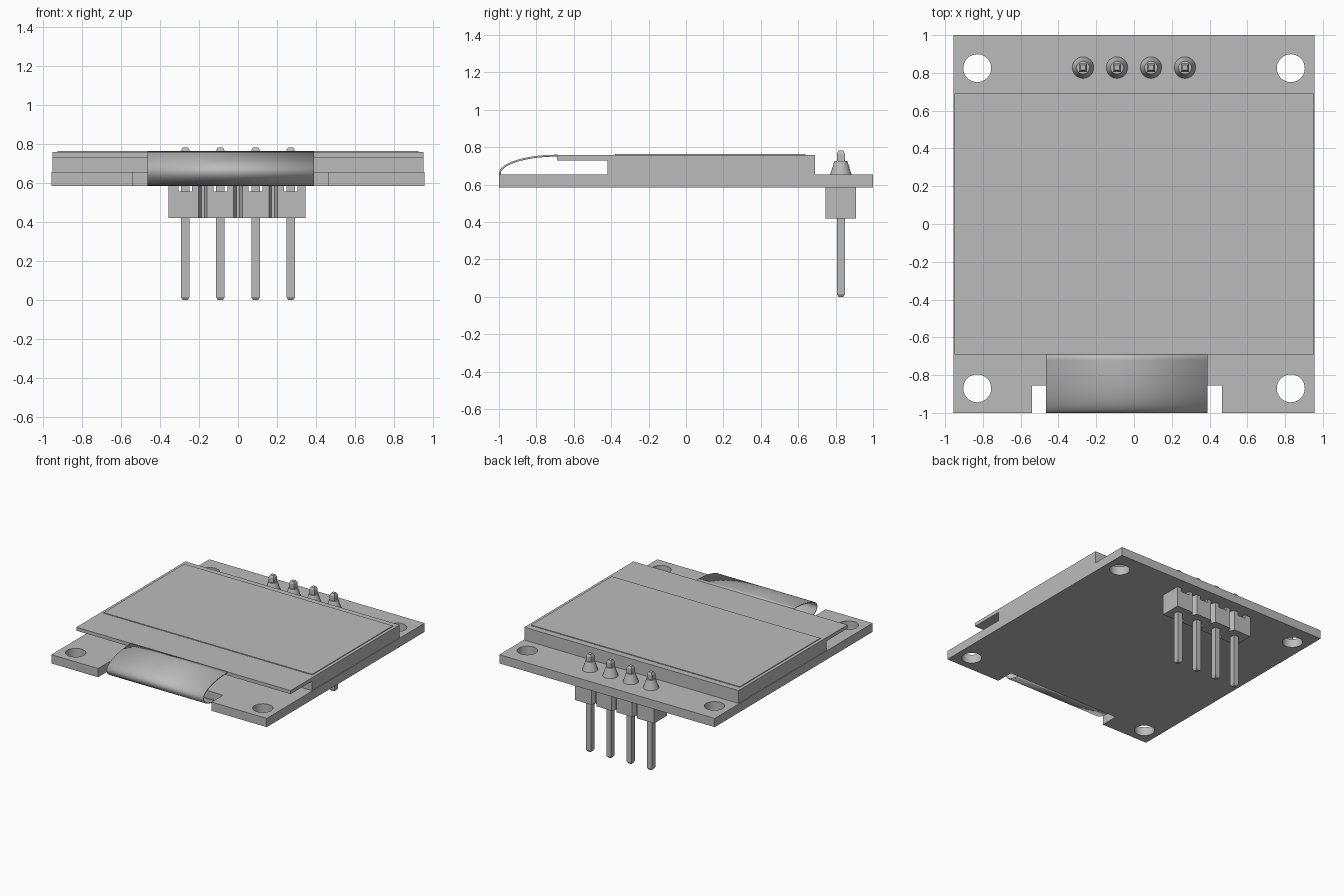
import bpy, bmesh, math
from mathutils import Matrix

cube = bpy.data.objects.get("Cube")
if cube:
    bpy.data.objects.remove(cube, do_unlink=True)

grey = bpy.data.materials.new("plain_grey")
grey.use_nodes = True
GREY = (0.5, 0.5, 0.5, 1)
grey.diffuse_color = GREY
grey.node_tree.nodes["Principled BSDF"].inputs["Base Color"].default_value = GREY


def finish(name, bm):
    bmesh.ops.recalc_face_normals(bm, faces=bm.faces)
    mesh = bpy.data.meshes.new(name)
    bm.to_mesh(mesh)
    bm.free()
    mesh.materials.append(grey)
    obj = bpy.data.objects.new(name, mesh)
    bpy.context.collection.objects.link(obj)
    return obj


def smooth(obj):
    bpy.ops.object.select_all(action='DESELECT')
    obj.select_set(True)
    bpy.context.view_layer.objects.active = obj
    bpy.ops.object.shade_smooth_by_angle(angle=math.radians(35))


def add_prism(bm, outline, z0, z1):
    face = bm.faces.new([bm.verts.new((x, y, z0)) for x, y in outline])
    top = bmesh.ops.extrude_face_region(bm, geom=[face], use_keep_orig=True)["geom"]
    bmesh.ops.translate(bm, vec=(0, 0, z1 - z0),
                        verts=[v for v in top if isinstance(v, bmesh.types.BMVert)])


def prism(name, outline, z0, z1):
    bm = bmesh.new()
    add_prism(bm, outline, z0, z1)
    return finish(name, bm)


def rect(x0, x1, y0, y1):
    return [(x0, y0), (x1, y0), (x1, y1), (x0, y1)]


def add_cone(bm, x, y, z0, z1, r0, r1, sides=32, turn=0):
    m = Matrix.Translation((x, y, (z0 + z1) / 2)) @ Matrix.Rotation(turn, 4, 'Z')
    bmesh.ops.create_cone(bm, cap_ends=True, segments=sides, radius1=r0,
                          radius2=r1, depth=z1 - z0, matrix=m)


BOTTOM, TOP = 0.585, 0.655
NOTCH_Y = -0.855

# Circuit board with a front notch and four mounting holes
board = prism("circuit_board",
              [(-0.955, -1), (-0.54, -1), (-0.54, NOTCH_Y), (0.465, NOTCH_Y),
               (0.465, -1), (0.955, -1), (0.955, 1), (-0.955, 1)], BOTTOM, TOP)
bm = bmesh.new()
for x in (-0.83, 0.83):
    for y in (-0.87, 0.825):
        add_cone(bm, x, y, 0.5, 0.75, 0.074, 0.074, 48)
holes = finish("hole_cutter", bm)
holes.hide_render = True
cut = board.modifiers.new("holes", 'BOOLEAN')
cut.operation = 'DIFFERENCE'
cut.solver = 'EXACT'
cut.object = holes
bpy.context.view_layer.objects.active = board
bpy.ops.object.modifier_apply(modifier="holes")
bpy.data.objects.remove(holes, do_unlink=True)
smooth(board)

# Display: rear glass, overhanging front glass and thin top film
prism("display_rear_glass", rect(-0.95, 0.95, -0.42, 0.69), TOP, 0.73)
prism("display_front_glass", rect(-0.95, 0.95, -0.69, 0.69), 0.73, 0.758)
prism("display_film", rect(-0.925, 0.925, -0.38, 0.64), 0.758, 0.764)

# Ribbon cable curling over the front edge and through the notch
path = []
for i in range(17):
    a = math.pi / 2 * i / 16
    path.append((-0.69 - 0.31 * math.sin(a), 0.66 + 0.1 * math.cos(a)))
for i in range(1, 13):
    a = math.pi / 2 * i / 12
    path.append((-0.86 - 0.14 * math.cos(a), 0.66 - 0.075 * math.sin(a)))
bm = bmesh.new()
rows = [[bm.verts.new((x, y, z)) for x in (-0.465, 0.39)] for y, z in path]
for a, b in zip(rows, rows[1:]):
    bm.faces.new((a[0], a[1], b[1], b[0]))
ribbon = finish("ribbon_cable", bm)
thick = ribbon.modifiers.new("thickness", 'SOLIDIFY')
thick.thickness = 0.01
thick.offset = -1
smooth(ribbon)

# Header block: grooved between pins, with open channels under the board
PINS = [-0.27, -0.09, 0.09, 0.27]
PIN_Y, Y0, Y1 = 0.828, 0.745, 0.91
GROOVE, DEPTH, CHANNEL = 0.022, 0.035, 0.035


def grooved(x0, x1, grooves):
    front, back = [(x0, Y0)], [(x0, Y1)]
    for g in grooves:
        for dx, d in ((-GROOVE, 0), (-0.008, DEPTH), (0.008, DEPTH), (GROOVE, 0)):
            front.append((g + dx, Y0 + d))
            back.append((g + dx, Y1 - d))
    return front + [(x1, Y0), (x1, Y1)] + back[:0:-1] + [(x0, Y1)]


mids = [(a + b) / 2 for a, b in zip(PINS, PINS[1:])]
bm = bmesh.new()
add_prism(bm, grooved(-0.355, 0.345, mids), 0.42, 0.557)
add_prism(bm, rect(-0.355, PINS[0] - CHANNEL, Y0, Y1), 0.557, BOTTOM)
add_prism(bm, rect(PINS[-1] + CHANNEL, 0.345, Y0, Y1), 0.557, BOTTOM)
for a, m, b in zip(PINS, mids, PINS[1:]):
    add_prism(bm, grooved(a + CHANNEL, b - CHANNEL, [m]), 0.557, BOTTOM)
finish("pin_header", bm)

# Square pins with tapered tips, each in a solder cone
R = 0.022 * math.sqrt(2)
for n, x in enumerate(PINS, 1):
    bm = bmesh.new()
    for z0, z1, r0, r1 in ((0, 0.015, R * 0.6, R), (0.015, 0.765, R, R),
                           (0.765, 0.782, R, R * 0.6)):
        add_cone(bm, x, PIN_Y, z0, z1, r0, r1, 4, math.pi / 4)
    finish(f"pin_{n}", bm)
    bm = bmesh.new()
    add_cone(bm, x, PIN_Y, TOP, 0.727, 0.057, 0.034)
    smooth(finish(f"solder_{n}", bm))
